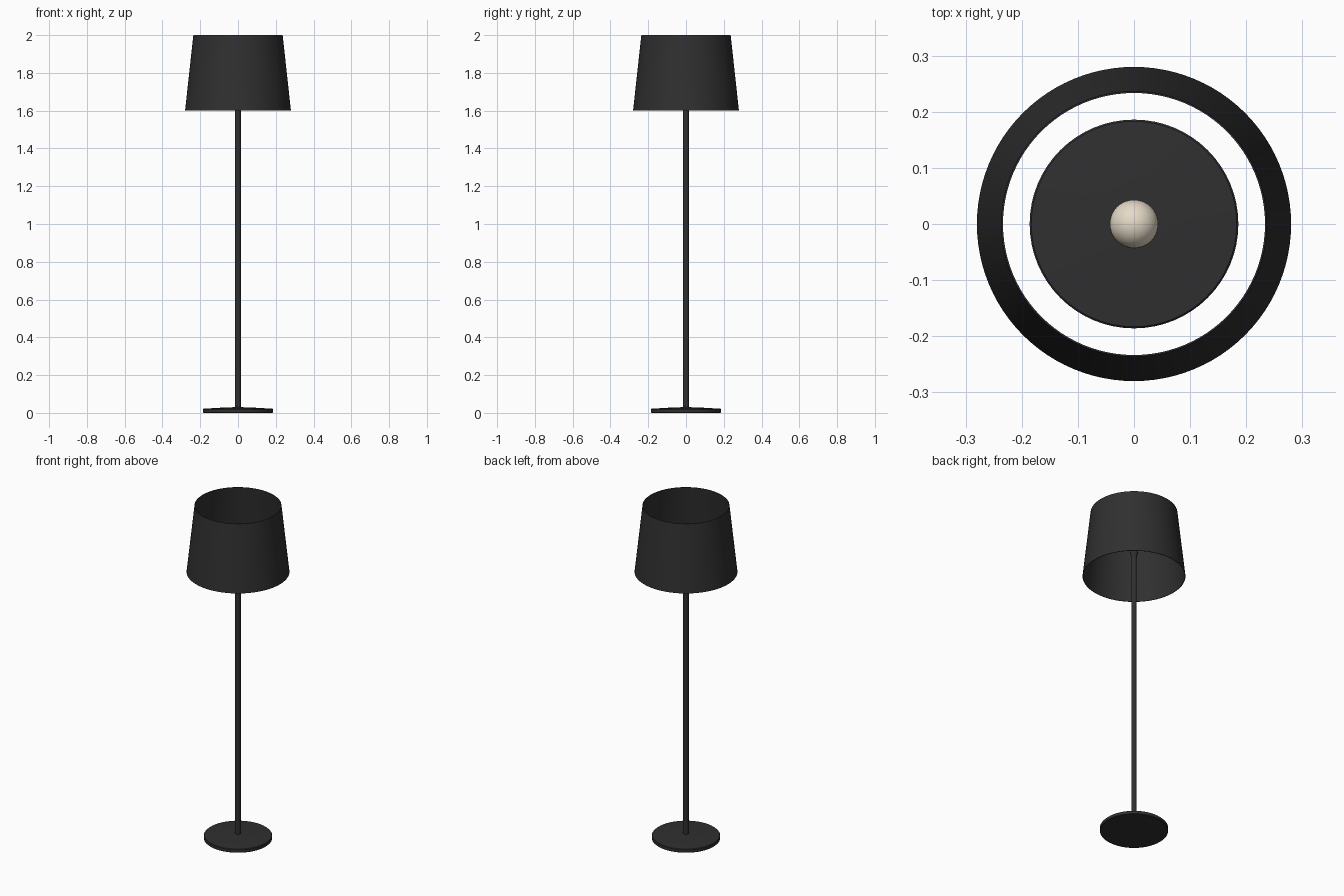
import bpy, bmesh, math

if "Cube" in bpy.data.objects:
    bpy.data.objects.remove(bpy.data.objects["Cube"])


def material(name, rgb):
    m = bpy.data.materials.new(name)
    m.diffuse_color = (*rgb, 1)
    m.use_nodes = True
    m.node_tree.nodes["Principled BSDF"].inputs["Base Color"].default_value = m.diffuse_color
    return m


def lathe(name, profile, mat, closed=False, sides=64):
    """Spin an (r, z) profile about the z axis."""
    bm = bmesh.new()
    vs = [bm.verts.new((r, 0, z)) for r, z in profile]
    es = [bm.edges.new(p) for p in zip(vs, vs[1:])]
    if closed:
        es.append(bm.edges.new((vs[-1], vs[0])))
    bmesh.ops.spin(bm, geom=vs + es, axis=(0, 0, 1), cent=(0, 0, 0),
                   angle=math.tau, steps=sides)
    bmesh.ops.remove_doubles(bm, verts=bm.verts, dist=1e-5)
    bmesh.ops.recalc_face_normals(bm, faces=bm.faces)
    me = bpy.data.meshes.new(name)
    bm.to_mesh(me)
    bm.free()
    me.materials.append(mat)
    ob = bpy.data.objects.new(name, me)
    bpy.context.collection.objects.link(ob)
    bpy.ops.object.select_all(action='DESELECT')
    ob.select_set(True)
    bpy.context.view_layer.objects.active = ob
    bpy.ops.object.shade_smooth_by_angle(angle=math.radians(30))
    return ob


black = material("matte_black", (0.029, 0.029, 0.029))
cream = material("warm_white_glass", (0.78, 0.70, 0.57))

# Weighted disc base with a slightly raised top
lathe("base", [(0, 0), (0.183, 0), (0.186, 0.003), (0.186, 0.019),
               (0.183, 0.022), (0.1, 0.027), (0, 0.031)], black)

# Slim pole and flared bulb socket
lathe("pole", [(0, 0.02), (0.015, 0.02), (0.015, 1.74), (0, 1.74)], black, sides=32)
lathe("socket", [(0, 1.725), (0.015, 1.725), (0.021, 1.74), (0.021, 1.758),
                 (0, 1.758)], black, sides=32)

# Round bulb
R, ZC = 0.0435, 1.793
lathe("bulb", [(R * math.sin(a), ZC - R * math.cos(a))
               for a in (math.pi * i / 16 for i in range(17))], cream, sides=32)

# Open tapered shade, thin walled
lathe("shade", [(0.280, 1.602), (0.2365, 2.0), (0.2335, 2.0), (0.277, 1.602)],
      black, closed=True, sides=96)
